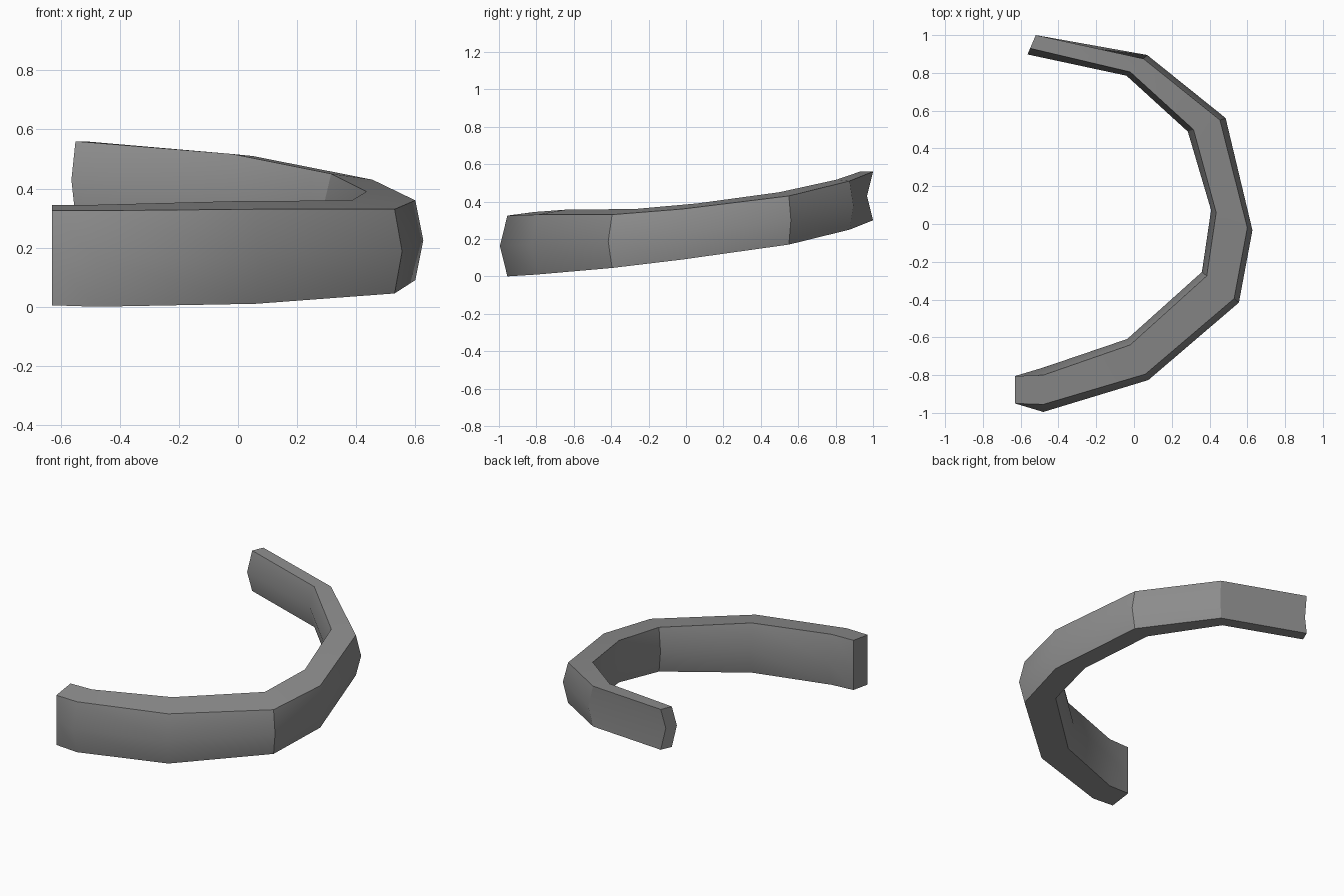
import bpy
import bmesh
from mathutils import Vector

cube = bpy.data.objects.get("Cube")
if cube:
    bpy.data.objects.remove(cube, do_unlink=True)

# Plain grey material
grey = bpy.data.materials.new("mid_grey")
grey.use_nodes = True
colour = (0.27, 0.27, 0.27, 1)
grey.diffuse_color = colour
grey.node_tree.nodes["Principled BSDF"].inputs["Base Color"].default_value = colour

# Stations along the band: outer top corner, inner top corner,
# wall height, and bulge of the outer wall at mid height
stations = [
    ((-.63, -.95, .325), (-.63, -.805, .345), .32, 0),
    ((-.48, -.955, .325), (-.48, -.8, .345), .325, .04),
    ((.06, -.795, .33), (-.02, -.64, .357), .32, .035),
    ((.53, -.395, .33), (.385, -.275, .36), .285, .033),
    ((.6, -.02, .36), (.435, .06, .39), .27, .03),
    ((.455, .55, .43), (.315, .5, .45), .26, .032),
    ((.05, .875, .51), (-.02, .805, .517), .26, .028),
    ((-.52, 1, .56), (-.55, .93, .56), .26, -.035),
]


def section(bm, outer, inner, height, bulge):
    """One six-sided cross-section with both walls bent at mid height."""
    outer, inner = Vector(outer), Vector(inner)
    across = outer - inner
    across.z = 0
    across.normalize()
    drop = Vector((0, 0, height))
    points = [
        outer,
        outer - drop / 2 + across * bulge,
        outer - drop,
        inner - drop,
        inner - drop / 2 - across * abs(bulge),
        inner,
    ]
    return [bm.verts.new(p) for p in points]


# Curved band: bridge neighbouring sections and cap both ends
bm = bmesh.new()
rings = [section(bm, *station) for station in stations]
for ring, following in zip(rings, rings[1:]):
    for i in range(len(ring)):
        j = (i + 1) % len(ring)
        bm.faces.new((ring[i], ring[j], following[j], following[i]))

# Each end cap is an upper and a lower quad, following the bent walls
for a, b, c, d, e, f in (rings[0], rings[-1]):
    bm.faces.new((a, b, e, f))
    bm.faces.new((b, c, d, e))
bmesh.ops.recalc_face_normals(bm, faces=bm.faces[:])

mesh = bpy.data.meshes.new("curved_band")
bm.to_mesh(mesh)
bm.free()
mesh.materials.append(grey)
band = bpy.data.objects.new("curved_band", mesh)
bpy.context.collection.objects.link(band)

# Smooth the gentle bends and keep the strong corners crisp
bpy.ops.object.select_all(action="DESELECT")
band.select_set(True)
bpy.context.view_layer.objects.active = band
bpy.ops.object.shade_smooth_by_angle(angle=0.5236)
